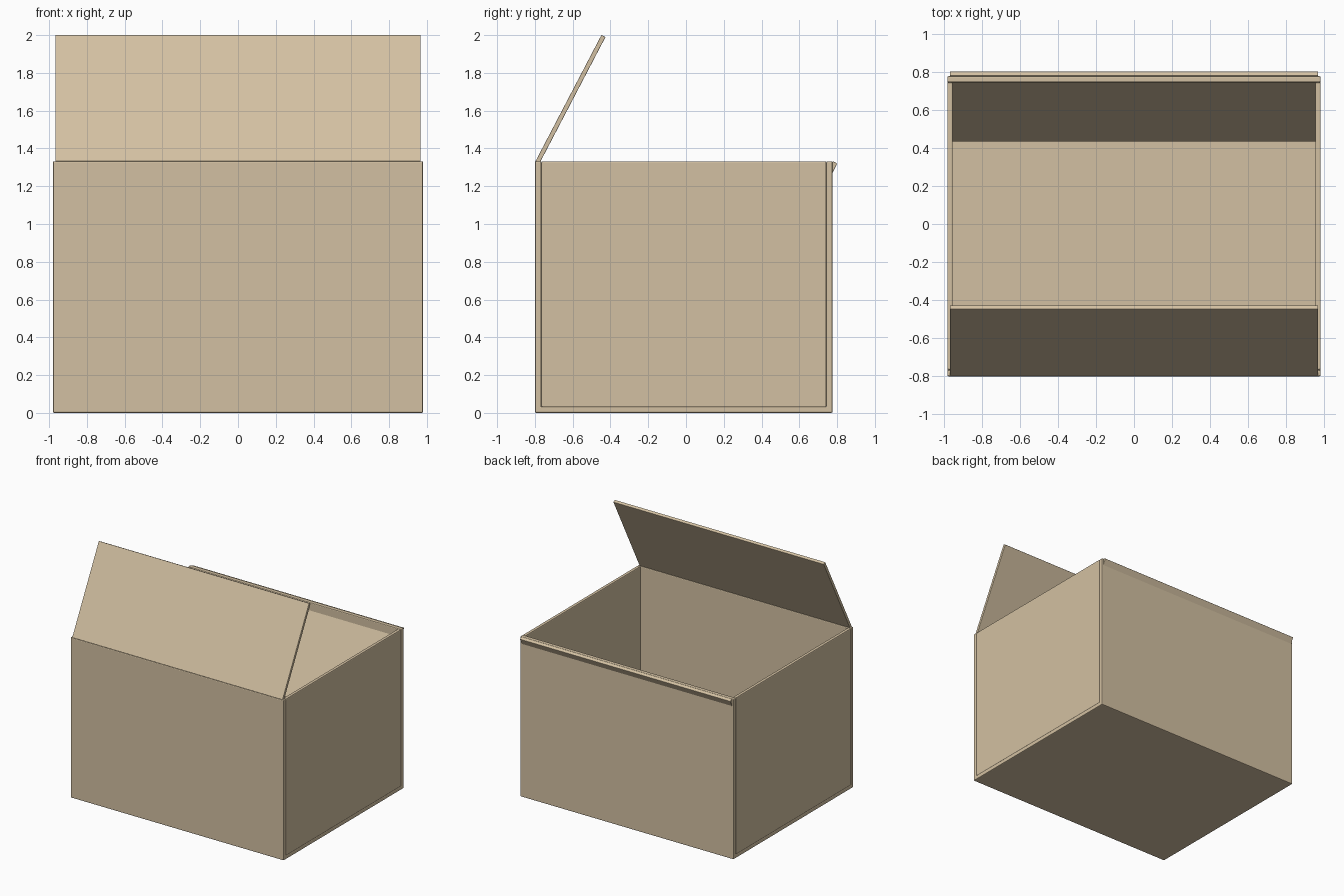
import bpy
from math import atan2
from mathutils import Matrix, Vector

if "Cube" in bpy.data.objects:
    bpy.data.objects.remove(bpy.data.objects["Cube"])

card = bpy.data.materials.new("cardboard")
card.diffuse_color = (0.65, 0.53, 0.36, 1)
card.use_nodes = True
card.node_tree.nodes["Principled BSDF"].inputs["Base Color"].default_value = card.diffuse_color


def panel(name, lo, hi, bevel=0.007):
    """Box between two corners with slightly softened edges."""
    lo, hi = Vector(lo), Vector(hi)
    bpy.ops.mesh.primitive_cube_add(size=1)
    ob = bpy.context.object
    ob.name = name
    ob.data.transform(Matrix.Translation((lo + hi) / 2) @ Matrix.Diagonal((*(hi - lo), 1)))
    ob.data.materials.append(card)
    mod = ob.modifiers.new("soft_edges", 'BEVEL')
    mod.width = bevel
    mod.segments = 2
    return ob


TOP = 1.332

# Floor and walls; the side walls butt against the front and back
panel("floor", (-0.98, -0.80, 0), (0.98, 0.776, 0.034))
panel("front_wall", (-0.98, -0.80, 0.002), (0.98, -0.766, TOP))
panel("back_wall", (-0.98, 0.743, 0.002), (0.98, 0.776, TOP))
for side, s in (("left", -1), ("right", 1)):
    x = sorted((s * 0.952, s * 0.98))
    panel(side + "_wall", (x[0], -0.766, 0.03), (x[1], 0.743, TOP))

# Lid flaps: both tilt the same way, one raised at the front, one hanging inside at the back
tilt = -atan2(0.35, 0.67)
front = panel("front_flap", (-0.967, 0, 0), (0.967, 0.024, 0.755), 0.003)
front.location = (0, -0.797, 1.332)
front.rotation_euler.x = tilt
back = panel("back_flap", (-0.967, 0, -0.75), (0.967, 0.026, 0), 0.003)
back.location = (0, 0.778, 1.332)
back.rotation_euler.x = tilt
